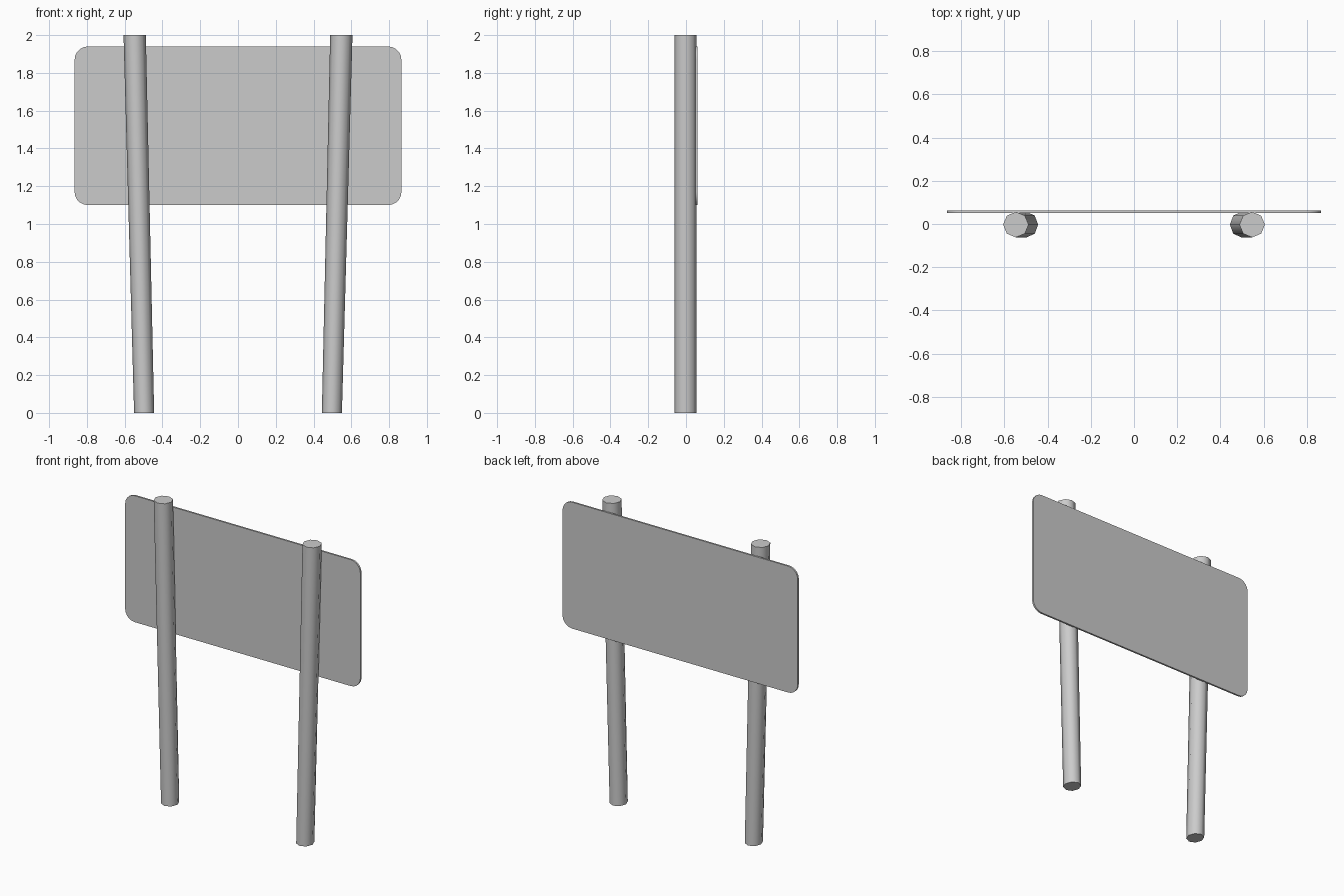
import bpy, bmesh, math

if "Cube" in bpy.data.objects:
    bpy.data.objects.remove(bpy.data.objects["Cube"])

def make_object(name, bm):
    bmesh.ops.recalc_face_normals(bm, faces=bm.faces)
    mesh = bpy.data.meshes.new(name)
    bm.to_mesh(mesh)
    bm.free()
    ob = bpy.data.objects.new(name, mesh)
    bpy.context.collection.objects.link(ob)
    return ob

def shade_smooth(ob):
    bpy.ops.object.select_all(action='DESELECT')
    ob.select_set(True)
    bpy.context.view_layer.objects.active = ob
    bpy.ops.object.shade_smooth_by_angle(angle=math.radians(50))

# Posts: eight-sided, leaning outwards towards the top
def post(name, side):
    bm = bmesh.new()
    bmesh.ops.create_cone(bm, cap_ends=True, segments=8, radius1=0.059, radius2=0.059, depth=2)
    for v in bm.verts:
        top = v.co.z > 0
        v.co.x = v.co.x * (1.0 if top else 0.9) + side * (0.547 if top else 0.497)
        v.co.y -= 0.003
        v.co.z += 1
    shade_smooth(make_object(name, bm))

post("left_post", -1)
post("right_post", 1)

# Sign board: rounded rectangle with a small thickness
W, Z0, Z1, R, Y0, Y1 = 0.865, 1.10, 1.94, 0.07, 0.05, 0.062
SEG = 5
bm = bmesh.new()
outline = []
corners = [(W - R, Z1 - R), (-W + R, Z1 - R), (-W + R, Z0 + R), (W - R, Z0 + R)]
for q, (cx, cz) in enumerate(corners):
    for i in range(SEG + 1):
        a = math.pi / 2 * (q + i / SEG)
        outline.append(bm.verts.new((cx + R * math.cos(a), Y0, cz + R * math.sin(a))))
face = bm.faces.new(outline)
ext = bmesh.ops.extrude_face_region(bm, geom=[face])
for g in ext["geom"]:
    if isinstance(g, bmesh.types.BMVert):
        g.co.y = Y1
shade_smooth(make_object("sign_board", bm))
